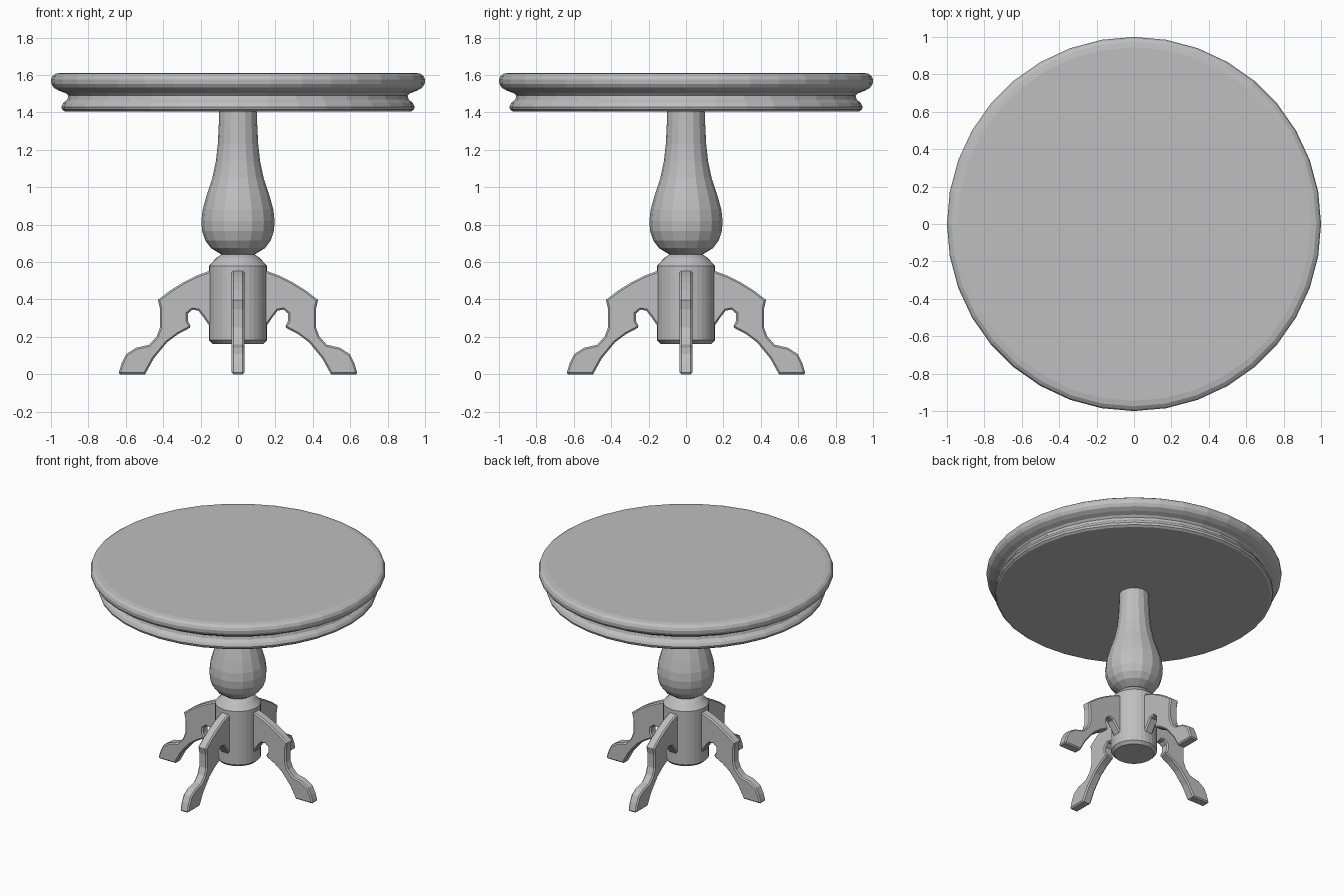
import bpy
import bmesh
from math import cos, sin, pi
from mathutils import Matrix

cube = bpy.data.objects.get("Cube")
if cube:
    bpy.data.objects.remove(cube, do_unlink=True)

GREY = (0.52, 0.52, 0.52, 1.0)
grey = bpy.data.materials.new("plain grey")
grey.use_nodes = True
grey.diffuse_color = GREY
grey.node_tree.nodes["Principled BSDF"].inputs["Base Color"].default_value = GREY


def finish(name, bm):
    bmesh.ops.recalc_face_normals(bm, faces=bm.faces)
    mesh = bpy.data.meshes.new(name)
    bm.to_mesh(mesh)
    bm.free()
    mesh.materials.append(grey)
    obj = bpy.data.objects.new(name, mesh)
    bpy.context.collection.objects.link(obj)
    return obj


def turned(name, profile, sides):
    """Lathe a (radius, height) profile, capped at both ends."""
    bm = bmesh.new()
    rings = []
    for r, z in profile:
        angles = [2 * pi * i / sides for i in range(sides)]
        rings.append([bm.verts.new((r * cos(a), r * sin(a), z)) for a in angles])
    for low, high in zip(rings, rings[1:]):
        for i in range(sides):
            j = (i + 1) % sides
            bm.faces.new((low[i], low[j], high[j], high[i]))
    bm.faces.new(rings[0][::-1])
    bm.faces.new(rings[-1])
    return finish(name, bm)


# Round top with a moulded rim and a lower bead
turned("table_top", [
    (0.925, 1.405), (0.94, 1.415), (0.945, 1.43), (0.935, 1.45),
    (0.912, 1.47), (0.907, 1.49), (0.92, 1.503), (0.955, 1.515),
    (0.985, 1.532), (0.998, 1.552), (1.0, 1.575), (0.992, 1.595),
    (0.975, 1.607), (0.945, 1.612)], 36)

# Vase shaped column
turned("column", [
    (0.07, 0.63), (0.105, 0.65), (0.145, 0.675), (0.175, 0.715),
    (0.192, 0.765), (0.196, 0.82), (0.189, 0.88), (0.167, 0.96),
    (0.137, 1.05), (0.118, 1.14), (0.108, 1.23), (0.103, 1.33),
    (0.1, 1.41)], 16)

# Hub that carries the legs
turned("column_base", [
    (0.135, 0.163), (0.155, 0.182), (0.155, 0.58),
    (0.113, 0.625), (0.075, 0.65)], 32)

# Four scrolled legs, cut from a flat outline
LEG = [
    (0.1, 0.565), (0.155, 0.552), (0.22, 0.528), (0.29, 0.493),
    (0.36, 0.45), (0.428, 0.398), (0.417, 0.35), (0.417, 0.25),
    (0.436, 0.2), (0.476, 0.158), (0.545, 0.142), (0.598, 0.108),
    (0.622, 0.06), (0.64, 0), (0.497, 0), (0.45, 0.085),
    (0.38, 0.17), (0.32, 0.215), (0.25, 0.252), (0.268, 0.285),
    (0.268, 0.325), (0.243, 0.346), (0.212, 0.34), (0.185, 0.305),
    (0.155, 0.262), (0.1, 0.21)]
HALF = 0.034

for index, side in enumerate(("left", "back", "right", "front")):
    bm = bmesh.new()
    face = bm.faces.new([bm.verts.new((x, -HALF, z)) for x, z in LEG])
    grown = bmesh.ops.extrude_face_region(bm, geom=[face])["geom"]
    moved = [v for v in grown if isinstance(v, bmesh.types.BMVert)]
    bmesh.ops.translate(bm, verts=moved, vec=(0, 2 * HALF, 0))
    bmesh.ops.rotate(bm, verts=bm.verts, matrix=Matrix.Rotation(index * pi / 2, 3, "Z"))
    leg = finish(side + "_leg", bm)
    bevel = leg.modifiers.new("softened edges", "BEVEL")
    bevel.width = 0.009
    bevel.segments = 1
    bevel.limit_method = "ANGLE"
    bevel.angle_limit = 1.2
